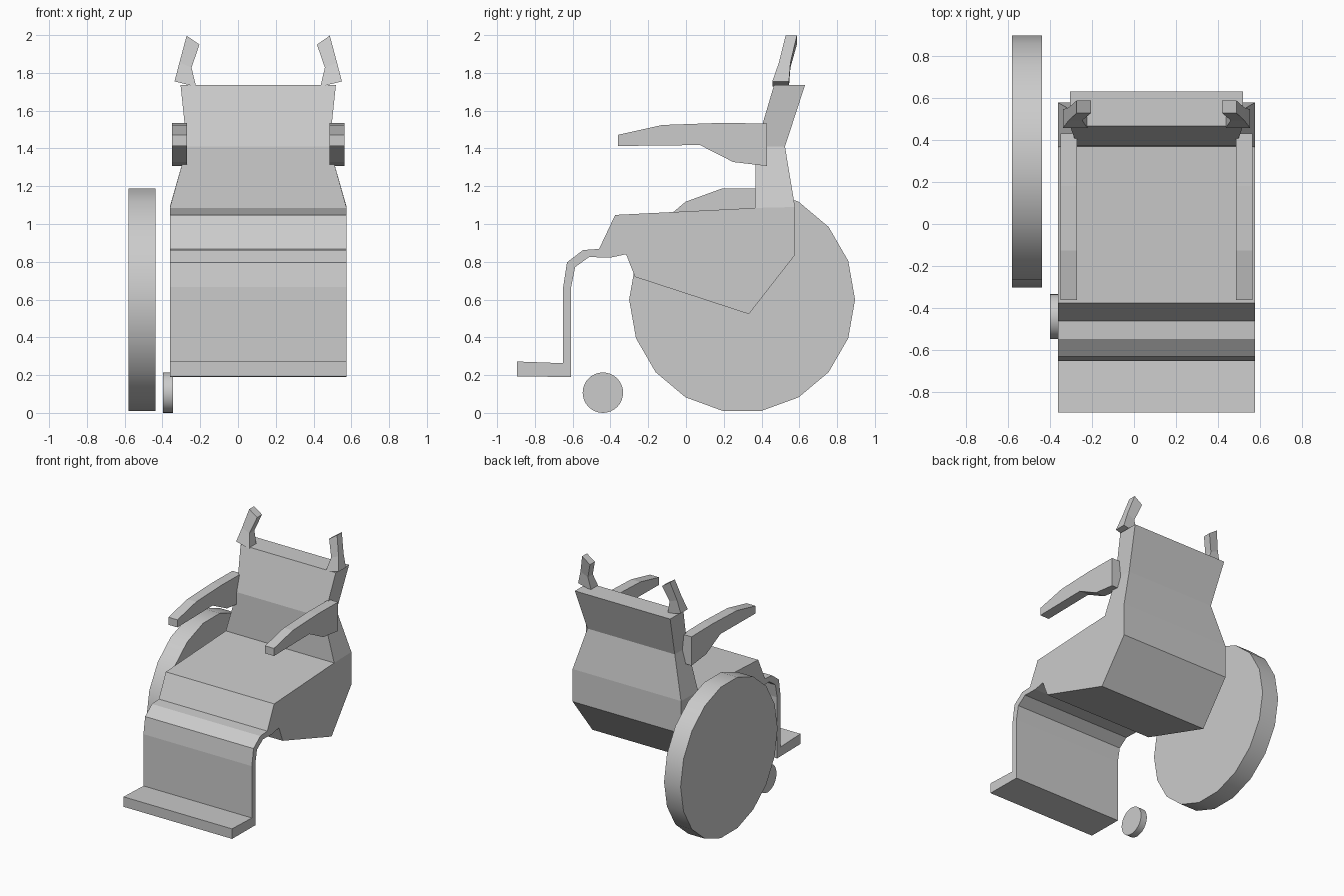
import bpy, bmesh, math
from mathutils import Matrix

if "Cube" in bpy.data.objects:
    bpy.data.objects.remove(bpy.data.objects["Cube"])

CX = 0.107  # centre line of the chair body; the single wheel sits at its left


def finish(bm, name):
    bmesh.ops.recalc_face_normals(bm, faces=bm.faces[:])
    me = bpy.data.meshes.new(name)
    bm.to_mesh(me)
    bm.free()
    ob = bpy.data.objects.new(name, me)
    bpy.context.collection.objects.link(ob)
    return ob


def loft(bm, rings):
    """Skin a list of equal point rings and cap both ends."""
    vs = [[bm.verts.new(p) for p in r] for r in rings]
    n = len(vs[0])
    for a, b in zip(vs, vs[1:]):
        for i in range(n):
            j = (i + 1) % n
            bm.faces.new((a[i], a[j], b[j], b[i]))
    bm.faces.new(vs[0])
    bm.faces.new(vs[-1])


def prism(bm, profile, x0, x1):
    loft(bm, [[(x, y, z) for y, z in profile] for x in (x0, x1)])


def wheel(name, sides, r, x0, x1, y, z):
    bm = bmesh.new()
    ring = [(y + r * math.cos(2 * math.pi * i / sides),
             z + r * math.sin(2 * math.pi * i / sides)) for i in range(sides)]
    prism(bm, ring, x0, x1)
    ob = finish(bm, name)
    bpy.context.view_layer.objects.active = ob
    ob.select_set(True)
    bpy.ops.object.shade_smooth_by_angle(angle=math.radians(30))
    ob.select_set(False)


# Seat, leg panel and footplate in one side profile (y, z)
seat = [(0.365, 1.085), (0.577, 1.09), (0.577, 0.836), (0.333, 0.523),
        (-0.27, 0.72), (-0.317, 0.84), (-0.40, 0.822), (-0.513, 0.825),
        (-0.587, 0.772), (-0.608, 0.667), (-0.608, 0.19), (-0.894, 0.193),
        (-0.896, 0.272), (-0.65, 0.263), (-0.65, 0.667), (-0.63, 0.797),
        (-0.545, 0.862), (-0.46, 0.868), (-0.375, 1.048)]
bm = bmesh.new()
prism(bm, seat, CX - 0.468, CX + 0.468)

# Backrest grown from the strip at the rear of the seat
bm.faces.ensure_lookup_table()
face = bm.faces[0]
for front, back, z, half in ((0.37, 0.524, 1.41, 0.377), (0.466, 0.63, 1.735, 0.411)):
    mid = sum(v.co.y for v in face.verts) / 4
    new = bmesh.ops.extrude_face_region(bm, geom=[face])
    bmesh.ops.delete(bm, geom=[face], context='FACES_ONLY')
    face = next(g for g in new['geom'] if isinstance(g, bmesh.types.BMFace))
    for v in face.verts:
        v.co = (CX + math.copysign(half, v.co.x - CX),
                front if v.co.y < mid else back, z)
finish(bm, "chair_body")

# Armrests and push handles, one per side
arm = [(-0.36, 1.413), (-0.36, 1.472), (-0.127, 1.524), (0.18, 1.535),
       (0.43, 1.532), (0.43, 1.307), (0.25, 1.328), (0.074, 1.418)]
# outer x, outer z, inner x, inner z, front y, back y
grip = [(-0.336, 1.755, -0.222, 1.727, 0.457, 0.545),
        (-0.310, 1.855, -0.246, 1.828, 0.492, 0.553),
        (-0.272, 1.997, -0.204, 1.950, 0.527, 0.587)]
for side, s in (("left", 1), ("right", -1)):
    flip = Matrix.Translation((CX, 0, 0)) @ Matrix.Diagonal((s, 1, 1, 1)) @ Matrix.Translation((-CX, 0, 0))
    bm = bmesh.new()
    prism(bm, arm, -0.349, -0.271)
    bm.transform(flip)
    finish(bm, "armrest_" + side)

    bm = bmesh.new()
    loft(bm, [[(xo, yf, zo), (xi, yf, zi), (xi, yb, zi), (xo, yb, zo)]
              for xo, zo, xi, zi, yf, yb in grip])
    bm.transform(flip)
    finish(bm, "push_handle_" + side)

# Large rear wheel and small caster (left side only)
wheel("rear_wheel", 18, 0.598, -0.58, -0.437, 0.297, 0.60)
wheel("caster_wheel", 32, 0.107, -0.398, -0.345, -0.44, 0.107)
